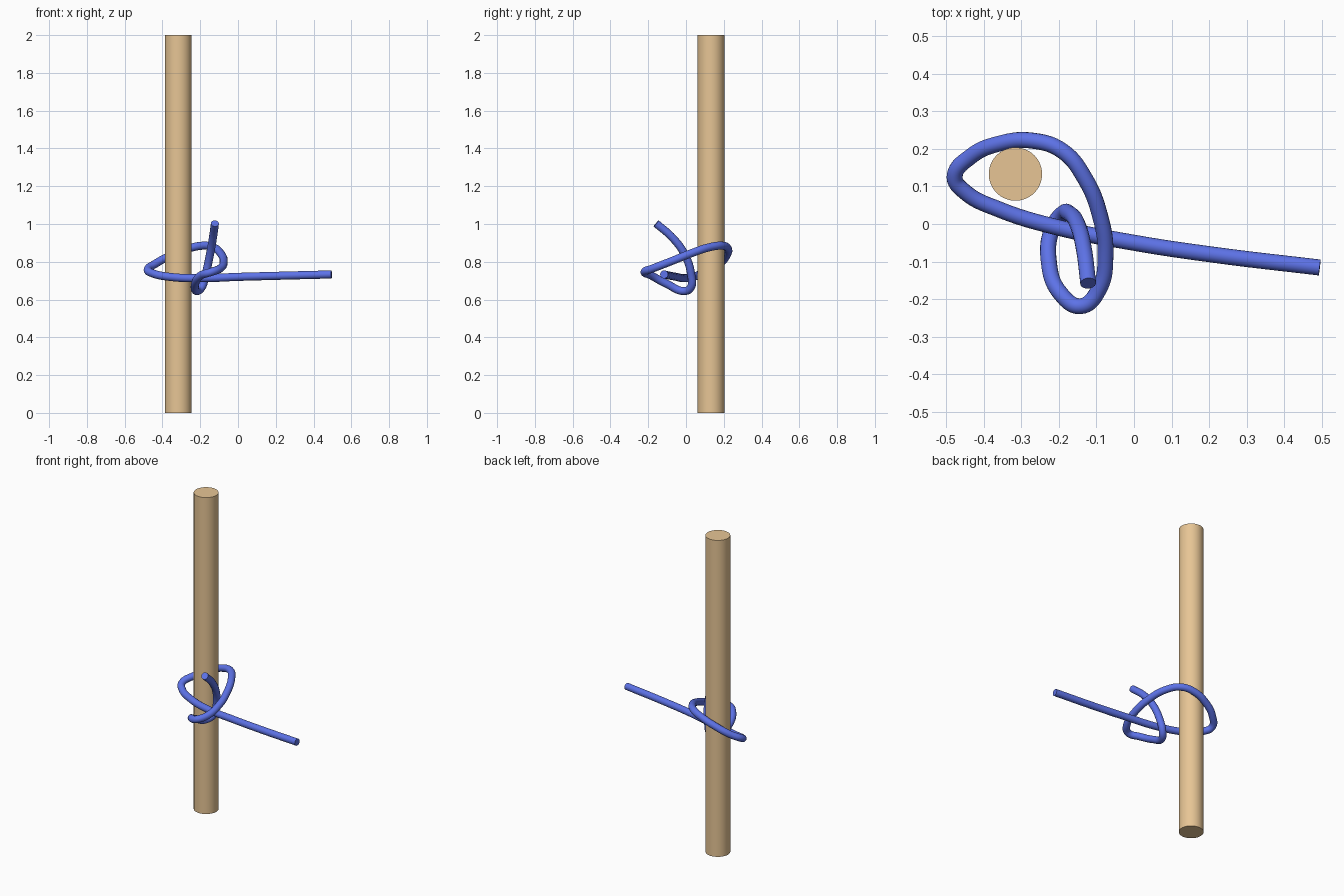
import bpy

if "Cube" in bpy.data.objects:
    bpy.data.objects.remove(bpy.data.objects["Cube"])


def material(name, rgb):
    m = bpy.data.materials.new(name)
    m.diffuse_color = (*rgb, 1)
    m.use_nodes = True
    m.node_tree.nodes["Principled BSDF"].inputs["Base Color"].default_value = m.diffuse_color
    return m


# Upright wooden pole
bpy.ops.mesh.primitive_cylinder_add(vertices=64, radius=0.071, depth=2,
                                    location=(-0.316, 0.133, 1))
pole = bpy.context.object
pole.name = "pole"
pole.data.materials.append(material("wood", (0.80, 0.56, 0.30)))
bpy.ops.object.shade_smooth_by_angle()

# Rope centre line: long end, round the pole, then the knot to the short end
path = [
    (0.495, -0.116, 0.733), (0.22, -0.083, 0.726), (0.0, -0.050, 0.720),
    (-0.20, -0.010, 0.713), (-0.36, 0.039, 0.720), (-0.45, 0.085, 0.738),
    (-0.478, 0.125, 0.757), (-0.435, 0.180, 0.791), (-0.36, 0.214, 0.832),
    (-0.27, 0.222, 0.868), (-0.19, 0.194, 0.885), (-0.13, 0.120, 0.876),
    (-0.09, 0.020, 0.842), (-0.076, -0.080, 0.802), (-0.094, -0.175, 0.765),
    (-0.142, -0.219, 0.746), (-0.196, -0.185, 0.728), (-0.227, -0.100, 0.682),
    (-0.217, -0.010, 0.645), (-0.192, 0.026, 0.665), (-0.171, 0.027, 0.735),
    (-0.149, -0.005, 0.835), (-0.133, -0.070, 0.926), (-0.122, -0.158, 1.003),
]
curve = bpy.data.curves.new("rope", 'CURVE')
curve.dimensions = '3D'
curve.bevel_depth = 0.0213
curve.bevel_resolution = 6
curve.resolution_u = 10
curve.use_fill_caps = True
spline = curve.splines.new('BEZIER')
spline.bezier_points.add(len(path) - 1)
for p, co in zip(spline.bezier_points, path):
    p.co = co
    p.handle_left_type = p.handle_right_type = 'AUTO'
rope = bpy.data.objects.new("rope", curve)
bpy.context.collection.objects.link(rope)

# Turn the rope into a smooth tube with crisp ends
bpy.ops.object.select_all(action='DESELECT')
rope.select_set(True)
bpy.context.view_layer.objects.active = rope
bpy.ops.object.convert(target='MESH')
rope = bpy.context.object
rope.name = "rope"
rope.data.materials.clear()
rope.data.materials.append(material("blue rope", (0.11, 0.17, 0.80)))
bpy.ops.object.shade_smooth_by_angle()
